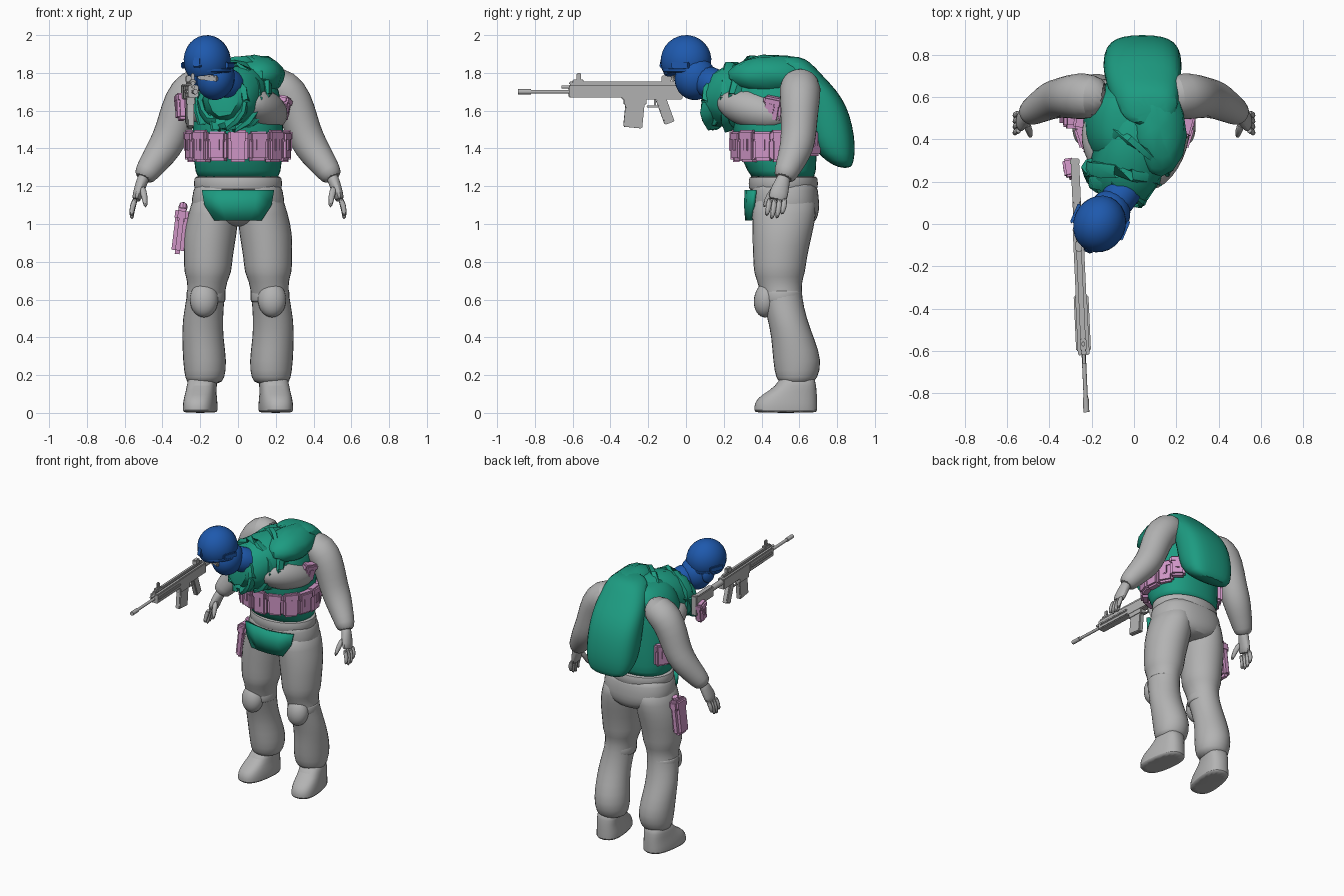
import bpy, bmesh, math, random
from mathutils import Vector, Matrix, Euler

random.seed(4)
if "Cube" in bpy.data.objects:
    bpy.data.objects.remove(bpy.data.objects["Cube"])


def material(name, rgb):
    m = bpy.data.materials.new(name)
    m.use_nodes = True
    m.diffuse_color = (*rgb, 1)
    m.node_tree.nodes["Principled BSDF"].inputs["Base Color"].default_value = (*rgb, 1)
    return m


GREY = material("cloth and metal grey", (0.45, 0.45, 0.45))
GREEN = material("vest green", (0.012, 0.33, 0.22))
BLUE = material("helmet blue", (0.013, 0.1, 0.42))
PINK = material("pouch pink", (0.62, 0.3, 0.56))


def finish(name, bm, mat, smooth=0, jitter=0.0):
    for v in bm.verts:
        v.co += Vector([random.uniform(-jitter, jitter) for _ in range(3)])
    bmesh.ops.recalc_face_normals(bm, faces=bm.faces)
    mesh = bpy.data.meshes.new(name)
    bm.to_mesh(mesh)
    bm.free()
    ob = bpy.data.objects.new(name, mesh)
    bpy.context.collection.objects.link(ob)
    mesh.materials.append(mat)
    if smooth:
        sub = ob.modifiers.new("smooth", "SUBSURF")
        sub.levels = sub.render_levels = smooth
    bpy.ops.object.select_all(action="DESELECT")
    ob.select_set(True)
    bpy.context.view_layer.objects.active = ob
    bpy.ops.object.shade_smooth_by_angle(angle=math.radians(40))
    return ob


def loft(name, rings, mat, n=14, upright=True, power=1.0, smooth=1, jitter=0.0, yaw=0.0):
    """Skin over rings (x, y, z, rx, ry); rings lie flat, or square to the path."""
    bm, loops = bmesh.new(), []
    pts = [Vector(r[:3]) for r in rings]
    for i, r in enumerate(rings):
        t = pts[min(i + 1, len(pts) - 1)] - pts[max(i - 1, 0)]
        a, b = Vector((1, 0, 0)), Vector((0, 1, 0))
        if upright:
            a, b = Matrix.Rotation(yaw, 3, "Z") @ a, Matrix.Rotation(yaw, 3, "Z") @ b
        else:
            a = (a - t * (a.dot(t) / t.length_squared)).normalized()
            b = t.normalized().cross(a)
        loop = []
        for k in range(n):
            c, s = math.cos(math.tau * k / n), math.sin(math.tau * k / n)
            c, s = (math.copysign(abs(v) ** power, v) for v in (c, s))
            loop.append(bm.verts.new(pts[i] + a * c * r[3] + b * s * r[-1]))
        loops.append(loop)
    for p, q in zip(loops, loops[1:]):
        for k in range(n):
            bm.faces.new((p[k], p[(k + 1) % n], q[(k + 1) % n], q[k]))
    bm.faces.new(loops[0])
    bm.faces.new(loops[-1])
    return finish(name, bm, mat, smooth, jitter)


def ball(name, loc, size, mat, rot=(0, 0, 0), jitter=0.0, cut=None):
    bm = bmesh.new()
    bmesh.ops.create_uvsphere(bm, u_segments=24 if not jitter else 14, v_segments=14 if not jitter else 9, radius=1)
    if cut is not None:
        bmesh.ops.bisect_plane(bm, geom=bm.verts[:] + bm.edges[:] + bm.faces[:],
                               plane_co=(0, 0, cut), plane_no=(0, 0, -1), clear_outer=True)
        bmesh.ops.holes_fill(bm, edges=bm.edges)
    bm.transform(Matrix.LocRotScale(Vector(loc), Euler(rot), Vector(size)))
    return finish(name, bm, mat, 0, jitter)


def box(name, loc, size, mat, rot=(0, 0, 0), bevel=0.006):
    bm = bmesh.new()
    bmesh.ops.create_cube(bm, size=1)
    bm.transform(Matrix.Diagonal((*size, 1)))
    bmesh.ops.bevel(bm, geom=bm.edges[:], offset=min(bevel, min(size) * 0.3), segments=2, affect="EDGES")
    bm.transform(Matrix.LocRotScale(Vector(loc), Euler(rot), None))
    return finish(name, bm, mat)


def pouch(name, loc, size, rot=(0, 0, 0)):
    """Bevelled bag with a lid flap and a clasp on its outward (-y) side."""
    frame = Euler(rot).to_matrix()
    w, d, h = size
    box(name, loc, size, PINK, rot, 0.014)
    box(name + "_flap", Vector(loc) + frame @ Vector((0, -0.004, h * 0.33)), (w * 1.03, d * 1.04, h * 0.34), PINK, rot, 0.01)
    box(name + "_clasp", Vector(loc) + frame @ Vector((0, -d * 0.52, h * 0.05)), (w * 0.3, 0.01, h * 0.4), PINK, rot)


# Legs, boots, arms and hands, one side at a time
for side, s in (("left", 1), ("right", -1)):
    leg = [(.18, .585, .15, .085, .085), (.175, .585, .18, .108, .112), (.175, .592, .27, .12, .135),
           (.187, .565, .4, .112, .115), (.187, .535, .5, .11, .106), (.17, .505, .62, .102, .11),
           (.162, .495, .7, .107, .122), (.16, .495, .74, .13, .14), (.158, .497, .82, .132, .146),
           (.148, .51, .95, .146, .164), (.13, .52, 1.05, .138, .175), (.118, .52, 1.17, .12, .178)]
    loft(side + "_leg", [(s * r[0], *r[1:]) for r in leg], GREY)
    boot = [(.2, .528, 0, .08, .165), (.2, .528, .008, .09, .172), (.2, .528, .055, .088, .17),
            (.198, .545, .095, .082, .152), (.192, .585, .14, .078, .106), (.183, .592, .21, .08, .09)]
    loft(side + "_boot", [(s * r[0], *r[1:]) for r in boot], GREY, 16, power=.75, yaw=s * .14)
    ball(side + "_knee_pad", (s * .18, .425, .6), (.075, .065, .095), GREY, (-.15, 0, 0))
    loft(side + "_knee_strap", [(s * .17, .505, z, .106, .113) for z in (.585, .59, .645, .65)], GREY)

    arm = [(.13, .6, 1.74, .09), (.2, .603, 1.738, .113), (.27, .605, 1.69, .112), (.315, .6, 1.59, .102),
           (.345, .597, 1.49, .097), (.385, .588, 1.41, .094), (.435, .56, 1.34, .08),
           (.487, .528, 1.27, .066), (.503, .515, 1.235, .052)]
    loft(side + "_arm", [(s * r[0], *r[1:]) for r in arm], GREY, upright=False)
    loft(side + "_palm", [(s * .49, .525, 1.27, .034), (s * .51, .51, 1.22, .033, .042),
                          (s * .53, .49, 1.16, .029, .055), (s * .54, .48, 1.12, .025, .052)], GREY, 10, False)
    for f in range(4):
        y = .442 + f * .027
        drop = (.0, .018, .014, -.008)[f]
        loft(side + "_finger", [(s * .54, y, 1.14, .017), (s * .563, y - .004, 1.085 - drop / 2, .016),
                                (s * .562, y - .018, 1.04 - drop, .011)], GREY, 8, False)
    loft(side + "_thumb", [(s * .51, .48, 1.2, .021), (s * .495, .44, 1.15, .019),
                           (s * .488, .41, 1.085, .011)], GREY, 8, False)

# Hips, belt and groin flap
loft("hips", [(0, .53, .985, .05, .09), (0, .53, 1.0, .14, .15), (0, .525, 1.045, .235, .178), (0, .525, 1.1, .255, .185),
              (0, .52, 1.18, .238, .18), (0, .515, 1.24, .225, .175)], GREY, 20, power=.85)
loft("belt", [(0, .515, z, r, r - .05) for z, r in
              ((1.175, .215), (1.18, .233), (1.215, .236), (1.25, .233), (1.255, .215))], GREY, 24)
bm = bmesh.new()
top, mid, low = ([bm.verts.new((w * k, y + 1.3 * (w * k) ** 2, z)) for k in (-1, -.5, 0, .5, 1)]
                 for w, y, z in ((.185, .33, 1.18), (.172, .327, 1.1), (.12, .333, 1.02)))
for p, q in ((top, mid), (mid, low)):
    for k in range(4):
        bm.faces.new((p[k], p[k + 1], q[k + 1], q[k]))
flap = finish("groin_flap", bm, GREEN)
flap.modifiers.new("thick", "SOLIDIFY").thickness = 0.02

# Vest, chest and backpack
loft("vest", [(0, .515, 1.23, .215, .165), (0, .51, 1.27, .228, .18), (0, .485, 1.38, .24, .21),
              (0, .465, 1.5, .245, .226), (0, .465, 1.6, .235, .225), (0, .465, 1.7, .225, .215),
              (0, .47, 1.8, .18, .18), (0, .48, 1.85, .1, .12)], GREEN, 20, power=.85)
ball("left_chest", (.14, .35, 1.607), (.1, .205, .1), GREY, (-.25, 0, -.42))
ball("right_chest", (-.14, .37, 1.6), (.1, .17, .09), GREY, (-.2, 0, .3))
loft("backpack", [(.04, .845, 1.295, .11, .03), (.04, .815, 1.33, .16, .075), (.04, .78, 1.41, .185, .12),
                  (.04, .76, 1.52, .19, .125), (.04, .735, 1.62, .188, .12), (.045, .69, 1.71, .182, .11),
                  (.055, .62, 1.79, .165, .1), (.07, .56, 1.86, .14, .1), (.08, .53, 1.89, .08, .07)],
     GREEN, 14, power=.75)

# Scarf: rumpled cloth reaching from the shoulders to the chin
loft("scarf_core", [(.02, .56, 1.72, .12), (.02, .48, 1.71, .16), (0, .35, 1.69, .18), (-.04, .24, 1.68, .168),
                    (-.07, .15, 1.65, .13), (-.08, .1, 1.65, .08)], GREEN, 14, False, smooth=0, jitter=.01)
ball("scarf_hood", (.11, .46, 1.79), (.135, .24, .105), GREEN, (0, .1, .1), jitter=.006)
for x, y, z, r in ((0, .34, 1.685, .178), (-.05, .24, 1.675, .165), (-.08, .16, 1.65, .125)):
    tilt = Euler((random.uniform(-.3, .1), 0, random.uniform(-.5, -.1))).to_matrix()
    ring = [Vector((x, y, z)) + tilt @ Vector((r * math.cos(a), 0, r * math.sin(a)))
            for a in (math.tau * k / 14 for k in range(15))]
    loft("scarf_fold", [(*p, .022, .04) for p in ring], GREEN, 6, False, smooth=0, jitter=.006)
for x, y, tip in ((-.1, .17, 1.5), (.0, .18, 1.52), (-.17, .22, 1.53)):
    loft("scarf_tail", [(x, y + .05, 1.7, .08, .05), (x, y, 1.6, .07, .035), (x - .02, y - .03, tip, .02, .01)],
         GREEN, 8, smooth=0, jitter=.006)

# Pouches around the vest, on the chest and the thigh holster
for deg in range(-120, 121, 24):
    a = math.radians(deg)
    big = deg % 48 == 0
    pouch("belt_pouch", (.248 * math.sin(a), .478 - .212 * math.cos(a), 1.412),
          (.104, .062, .17 if big else .155), (0, 0, a))
pouch("rear_pouch", (.185, .665, 1.43), (.1, .06, .14), (0, 0, 2.4))
pouch("left_chest_pouch", (.235, .46, 1.61), (.1, .06, .13), (.15, .2, 1.3))
pouch("radio_pouch", (-.3, .26, 1.62), (.085, .055, .14), (0, -.15, -1.4))
box("thigh_holster", (-.307, .515, .965), (.066, .115, .25), PINK, (0, .12, 0), .02)
box("holster_flap", (-.298, .515, 1.05), (.072, .125, .07), PINK, (0, .12, 0), .015)
loft("holster_grip", [(-.295, .52, 1.06, .03), (-.287, .545, 1.12, .026)], PINK, 8, False)

# Head and helmet
loft("neck", [(.0, .24, 1.7, .09), (-.05, .15, 1.735, .085), (-.11, .07, 1.78, .09)], BLUE, 14, False)
ball("masked_face", (-.118, .05, 1.77), (.1, .11, .115), BLUE, (-.3, .25, 0))
ball("helmet", (-.163, 0, 1.864), (.123, .137, .136), BLUE, (.12, -.1, -.4), cut=-.5)
loft("helmet_rim", [(-.157, .004, z, r, r + .008) for z, r in ((1.8, .112), (1.805, .121), (1.822, .123), (1.826, .115))],
     BLUE, 24, yaw=-.4)
for s in (1, -1):
    box("helmet_rail", (-.16 + s * .117, .01 - s * .04, 1.84), (.016, .1, .035), BLUE, (0, 0, -.4))
    ball("ear_cover", (-.14 + s * .083, .04 - s * .025, 1.785), (.025, .045, .055), BLUE, (0, 0, -.4))
box("helmet_mount", (-.215, -.12, 1.855), (.045, .022, .06), BLUE, (-.2, 0, -.4))
box("goggles", (-.16, -.055, 1.775), (.11, .02, .03), GREY, (.1, .1, -.3), .009)


# Rifle, laid along a line that drifts sideways towards the stock
def gun(name, y0, y1, z0, z1, width, tilt=0.0):
    y = (y0 + y1) / 2
    box(name, (-.266 - .046 * y, y, (z0 + z1) / 2), (width, y1 - y0, z1 - z0), GREY, (tilt, 0, .046), .005)


def gun_tube(name, y0, y1, z, r):
    loft(name, [(-.266 - .046 * y, y, z, r) for y in (y0, y1)], GREY, 12, False, smooth=0)


gun_tube("barrel", -.87, -.55, 1.7, .01)
gun_tube("muzzle_brake", -.89, -.82, 1.7, .014)
gun_tube("gas_tube", -.66, -.5, 1.725, .008)
gun("handguard", -.62, -.33, 1.67, 1.735, .055)
gun("top_rail", -.62, -.04, 1.735, 1.755, .025)
gun("side_rails", -.6, -.34, 1.692, 1.712, .07)
gun("receiver", -.34, -.02, 1.66, 1.735, .05)
gun("magazine_well", -.33, -.21, 1.63, 1.68, .045)
gun("magazine", -.325, -.225, 1.51, 1.66, .035, -.1)
gun("trigger_guard", -.21, -.12, 1.618, 1.628, .016)
gun("trigger", -.17, -.16, 1.625, 1.665, .01)
gun("pistol_grip", -.138, -.083, 1.53, 1.67, .035, .35)
gun("front_sight", -.58, -.555, 1.75, 1.8, .016)
gun("front_sight_base", -.6, -.54, 1.745, 1.765, .03)
gun("rear_sight", -.13, -.08, 1.75, 1.785, .03)
gun_tube("buffer_tube", -.03, .2, 1.71, .02)
gun("stock", .1, .3, 1.66, 1.735, .04)
gun("butt_plate", .28, .31, 1.6, 1.74, .045)
